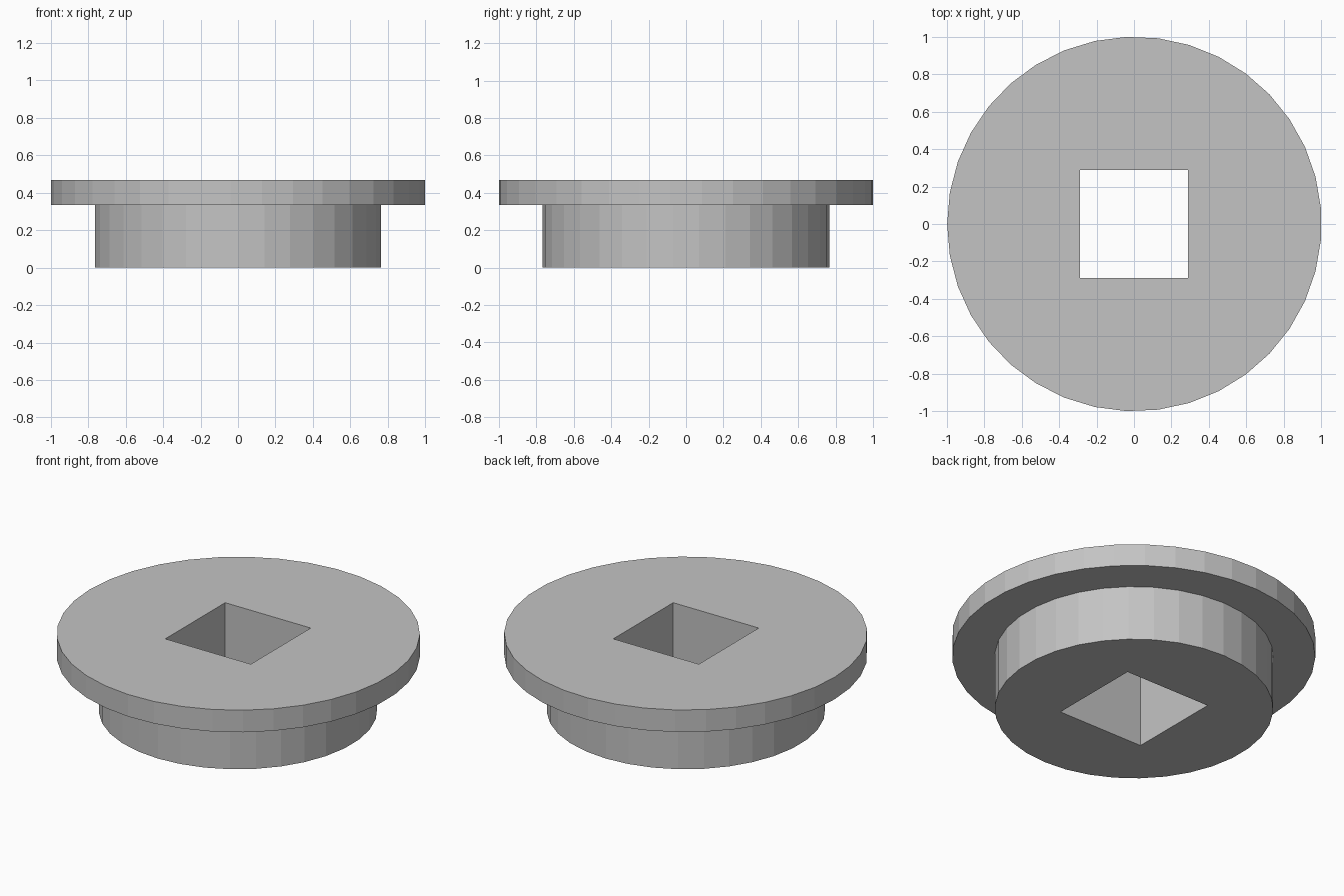
import bpy
import math

cube = bpy.data.objects.get("Cube")
if cube:
    bpy.data.objects.remove(cube, do_unlink=True)

HEIGHT = 0.468       # overall height
STEP = 0.334         # underside of the flange
BORE = 0.575         # width of the square hole

# One plain grey for the whole part
grey = bpy.data.materials.new("plain_grey")
grey.use_nodes = True
colour = (0.55, 0.55, 0.55, 1)
grey.diffuse_color = colour
grey.node_tree.nodes["Principled BSDF"].inputs["Base Color"].default_value = colour


def disc(name, sides, radius, bottom, top, first_angle, x=0):
    """Faceted disc with its first corner at first_angle."""
    bpy.ops.mesh.primitive_cylinder_add(
        vertices=sides, radius=radius, depth=top - bottom,
        location=(x, 0, (bottom + top) / 2),
        rotation=(0, 0, first_angle - math.pi / 2))
    obj = bpy.context.object
    obj.name = name
    obj.data.materials.append(grey)
    return obj


def combine(target, tool, operation):
    """Apply a boolean and remove the tool object."""
    tool.hide_render = True
    mod = target.modifiers.new(operation.lower(), 'BOOLEAN')
    mod.operation = operation
    mod.solver = 'EXACT'
    mod.object = tool
    bpy.context.view_layer.objects.active = target
    bpy.ops.object.modifier_apply(modifier=mod.name)
    bpy.data.objects.remove(tool, do_unlink=True)


# Wide flange on top of a narrower hub that reaches slightly into it
bushing = disc("flanged_bushing", 37, 1.0, STEP, HEIGHT, math.pi, 0.002)
hub = disc("hub", 34, 0.767, 0, STEP + 0.05, math.pi / 2)
combine(bushing, hub, 'UNION')

# Square through hole
bpy.ops.mesh.primitive_cube_add(size=1, location=(0, 0, HEIGHT / 2))
cutter = bpy.context.object
cutter.name = "square_hole_cutter"
cutter.scale = (BORE, BORE, HEIGHT * 2)
cutter.data.materials.append(grey)
combine(bushing, cutter, 'DIFFERENCE')

# Flat facets
bushing.data.polygons.foreach_set("use_smooth", [False] * len(bushing.data.polygons))
